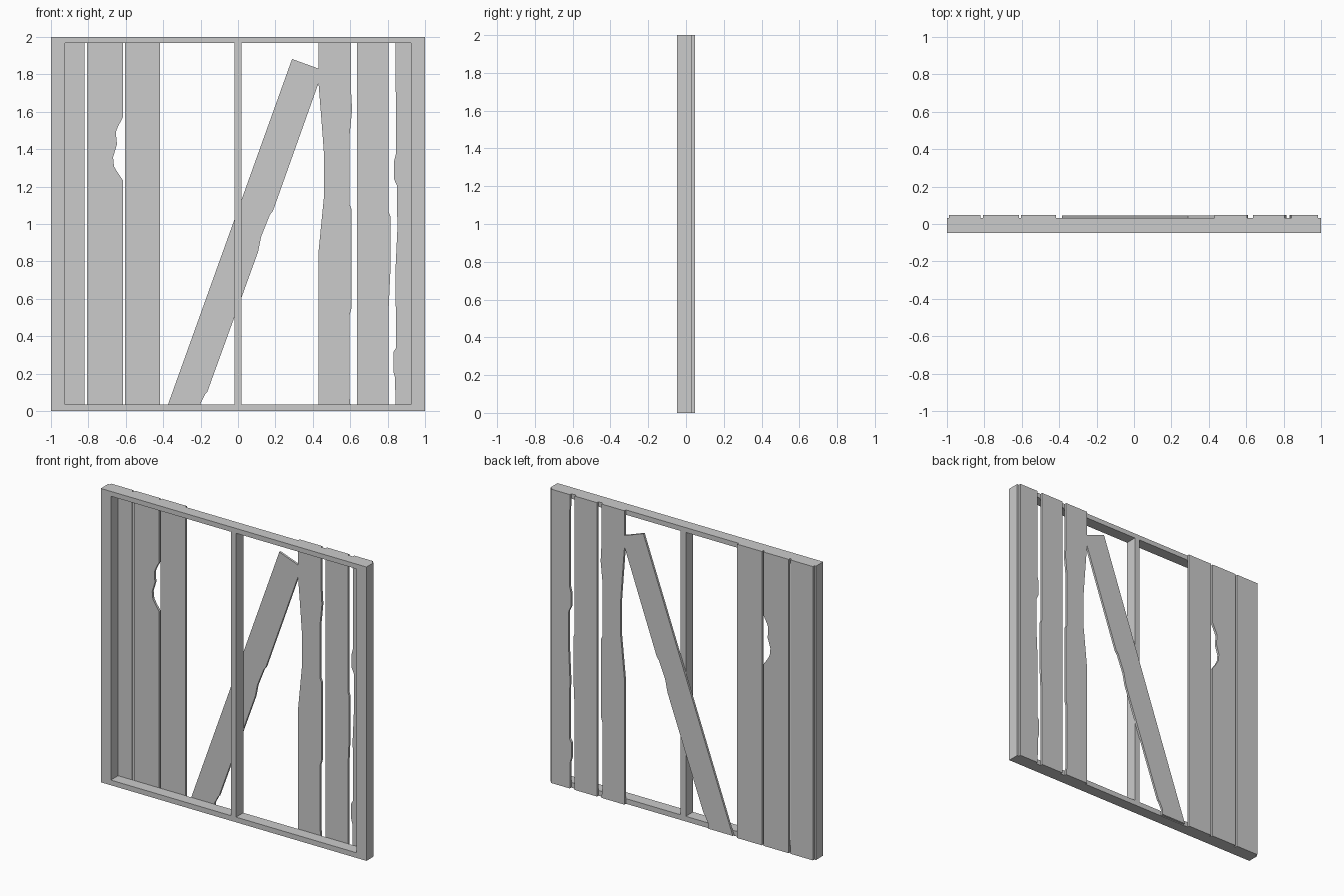
import bpy, bmesh

FRONT, MID, BACK = -0.047, 0.031, 0.047   # frame front, frame/board joint, board back


def extrude_profile(name, pts, y0, y1):
    """Solid plate from an XZ outline."""
    bm = bmesh.new()
    face = bm.faces.new([bm.verts.new((x, y0, z)) for x, z in pts])
    ext = bmesh.ops.extrude_face_region(bm, geom=[face])
    moved = [g for g in ext["geom"] if isinstance(g, bmesh.types.BMVert)]
    bmesh.ops.translate(bm, verts=moved, vec=(0, y1 - y0, 0))
    bmesh.ops.recalc_face_normals(bm, faces=bm.faces)
    me = bpy.data.meshes.new(name)
    bm.to_mesh(me)
    bm.free()
    ob = bpy.data.objects.new(name, me)
    bpy.context.collection.objects.link(ob)
    return ob


def bar(name, x0, x1, z0, z1):
    return extrude_profile(name, [(x0, z0), (x1, z0), (x1, z1), (x0, z1)], FRONT, MID)


def board(name, x0, x1, left=(), right=()):
    """Upright plank; left and right hold worn edge points listed bottom to top."""
    lo = left if left and left[0][1] == 0 else [(x0, 0), *left]
    pts = [(x1, 0), *right, (x1, 2), (x0, 2), *reversed(lo)]
    return extrude_profile(name, pts, MID, BACK)


# Frame: rails, side posts and thin centre post
bar("bottom_rail", -1, 1, 0, 0.035)
bar("top_rail", -1, 1, 1.967, 2)
bar("left_post", -1, -0.925, 0.035, 1.967)
bar("right_post", 0.925, 1, 0.035, 1.967)
bar("centre_post", -0.02, 0.018, 0.035, 1.967)

# Left boards, the middle one with a broken notch
board("board_1", -0.988, -0.82)
board("board_2", -0.806, -0.616, right=[
    (-0.616, 1.235), (-0.647, 1.28), (-0.663, 1.308), (-0.668, 1.357), (-0.647, 1.426),
    (-0.652, 1.475), (-0.652, 1.495), (-0.642, 1.52), (-0.616, 1.57)])
board("board_3", -0.604, -0.418)

# Right boards with worn edges
board("board_4", 0.43, 0.604,
      left=[(0.43, 0.845), (0.45, 1.05), (0.46, 1.15), (0.46, 1.37), (0.449, 1.52), (0.43, 1.76)],
      right=[(0.597, 0.07), (0.597, 0.515), (0.607, 0.55), (0.607, 1.08), (0.596, 1.105),
             (0.597, 1.48), (0.61, 1.61), (0.604, 1.72)])
board("board_5", 0.637, 0.805,
      right=[(0.805, 0.54), (0.815, 0.755), (0.815, 1.04), (0.805, 1.067)])
board("board_6", 0.842, 0.985,
      left=[(0.84, 0.177), (0.831, 0.209), (0.831, 0.316), (0.845, 0.338), (0.842, 0.756),
            (0.852, 0.97), (0.85, 1.206), (0.834, 1.24), (0.834, 1.335), (0.845, 1.378)])

# Loose slanted board, its top corner sunk into board 4
extrude_profile("slanted_board", [
    (-0.385, 0.005), (-0.2, 0.005), (-0.2, 0.04), (-0.175, 0.09), (-0.165, 0.10),
    (0.107, 0.85), (0.123, 0.93), (0.171, 1.05), (0.187, 1.07), (0.455, 1.822),
    (0.289, 1.882)], MID + 0.0005, BACK - 0.0005)
